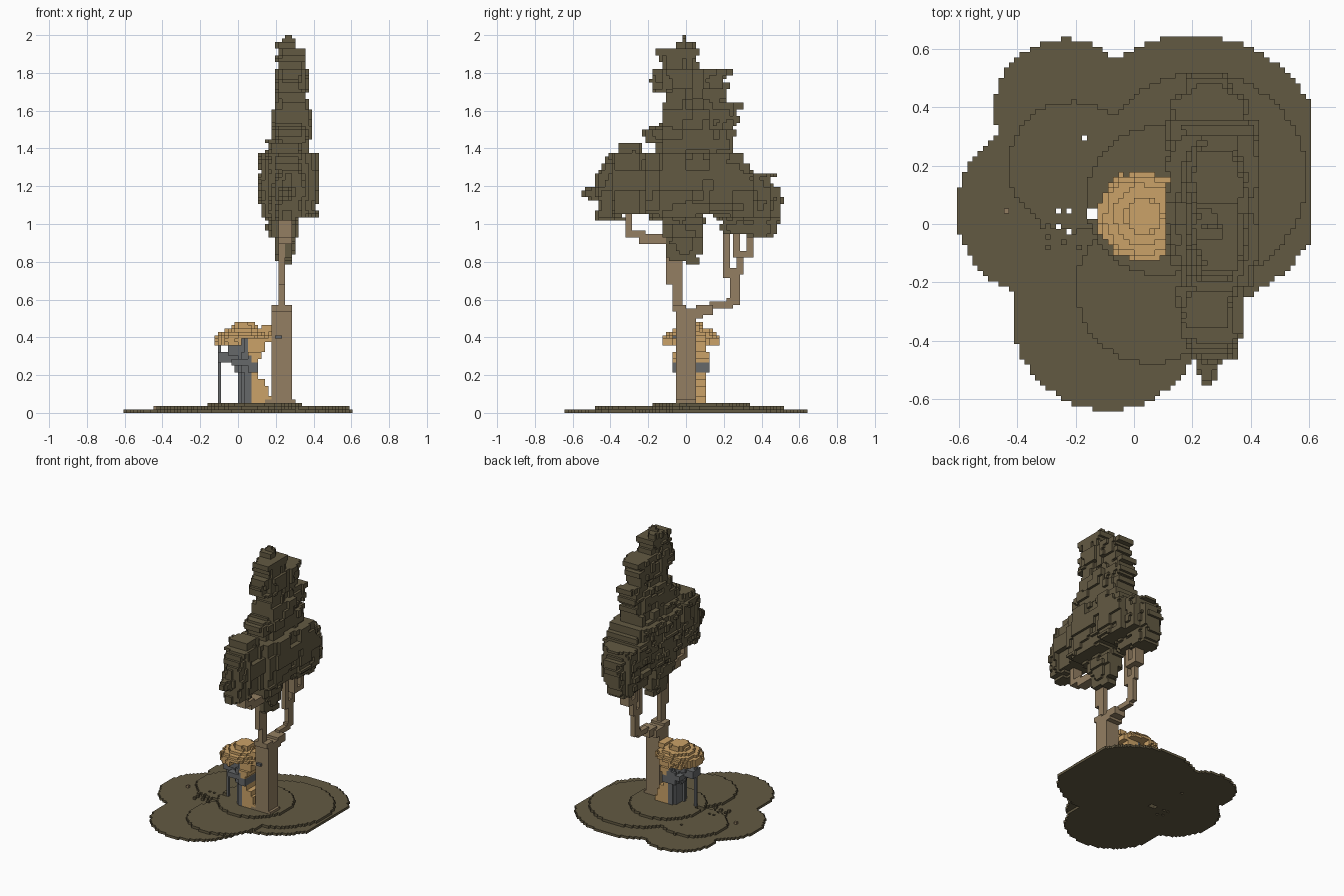
import bpy, bmesh, math, random
from mathutils import Vector

if "Cube" in bpy.data.objects:
    bpy.data.objects.remove(bpy.data.objects["Cube"], do_unlink=True)

V = 2 / 112  # block size
random.seed(7)


def material(name, rgb):
    m = bpy.data.materials.new(name)
    m.use_nodes = True
    m.diffuse_color = (*rgb, 1)
    bsdf = m.node_tree.nodes["Principled BSDF"]
    bsdf.inputs["Base Color"].default_value = (*rgb, 1)
    bsdf.inputs["Roughness"].default_value = 0.9
    return m


LEAF = material("olive_brown", (0.124, 0.101, 0.055))
BARK = material("bark_tan", (0.292, 0.212, 0.122))
STRAW = material("straw_gold", (0.60, 0.365, 0.138))
STONE = material("slate_grey", (0.132, 0.138, 0.142))

# Each block side: outward direction and its four corners
SIDES = []
for axis in range(3):
    for s in (0, 1):
        d = [0, 0, 0]
        d[axis] = 2 * s - 1
        ring = []
        for a, b in ((0, 0), (1, 0), (1, 1), (0, 1)):
            c = [0, 0, 0]
            c[axis], c[(axis + 1) % 3], c[(axis + 2) % 3] = s, a, b
            ring.append(tuple(c))
        SIDES.append((tuple(d), ring if s else ring[::-1]))


def build_blocks(name, mat, cells):
    """Make the outer skin of a set of grid cells."""
    bm = bmesh.new()
    verts = {}
    for i, j, k in sorted(cells):
        for (dx, dy, dz), ring in SIDES:
            if (i + dx, j + dy, k + dz) in cells:
                continue
            quad = []
            for a, b, c in ring:
                key = (i + a, j + b, k + c)
                if key not in verts:
                    verts[key] = bm.verts.new(Vector(key) * V)
                quad.append(verts[key])
            bm.faces.new(quad)
    bmesh.ops.dissolve_limit(bm, angle_limit=0.01, verts=bm.verts[:], edges=bm.edges[:])
    me = bpy.data.meshes.new(name)
    bm.to_mesh(me)
    bm.free()
    me.materials.append(mat)
    ob = bpy.data.objects.new(name, me)
    bpy.context.collection.objects.link(ob)


def fill(bounds, inside):
    """Cells in the bounds whose centre passes the test."""
    x0, x1, y0, y1, z0, z1 = [round(b / V) for b in bounds]
    return {(i, j, k) for i in range(x0, max(x1, x0 + 1)) for j in range(y0, max(y1, y0 + 1))
            for k in range(z0, max(z1, z0 + 1))
            if inside((i + .5) * V, (j + .5) * V, (k + .5) * V)}


def boxes(*items):
    return set().union(*(fill(b, lambda x, y, z: True) for b in items))


# Ground: stacked layers of overlapping discs (x, y, radius)
LAYERS = [
    [(.20, .18, .467), (-.09, -.31, .328), (-.31, .05, .30), (-.235, .39, .245)],
    [(.23, .16, .36), (.06, -.22, .258), (-.21, .20, .22)],
    [(.09, .08, .255)],
]
ground = set()
for n, discs in enumerate(LAYERS):
    ground |= fill((-.607, .607, -.643, .643, n * V, (n + 1) * V),
                   lambda x, y, z: any(math.hypot(x - a, y - b) < r for a, b, r in discs))
for _ in range(12):  # small tufts
    cx, cy = random.uniform(-.32, -.12), random.uniform(-.1, .1)
    ground |= boxes((cx, cx + V, cy, cy + V, V, 2 * V))
for hx, hy, hw in ((-.16, .018, .05), (-.26, -.02, .018), (-.24, -.035, .018), (-.27, .035, .018),
                   (-.24, .035, .018), (-.18, .28, .018)):
    ground -= boxes((hx, hx + hw, hy, hy + min(hw, .035), 0, 4 * V))
build_blocks("ground", LEAF, ground)
build_blocks("ground_pegs", BARK, boxes(
    (-.16, -.14, .38, .40, V, 2.1 * V), (-.45, -.43, .03, .045, V, 2 * V),
    (-.16, -.14, -.305, -.285, V, 2 * V)))

# Trunk with forked branches
build_blocks("trunk", BARK, boxes(
    (.15, .31, -.05, .05, .036, .07), (.18, .29, -.055, .055, .03, .52),
    (.18, .29, -.055, .09, .5, .55), (.18, .29, -.07, .0, .53, .58),
    (.21, .25, -.07, -.01, .56, .68), (.21, .25, -.105, -.015, .67, 1.0),
    (.22, .28, -.25, -.10, .90, .95), (.22, .28, -.32, -.22, .92, .97),
    (.22, .28, -.33, -.28, .95, 1.06),
    (.20, .29, .05, .14, .52, .575), (.21, .25, .13, .25, .55, .59), (.21, .25, .22, .29, .57, .61),
    (.21, .25, .24, .29, .59, .75), (.21, .25, .19, .27, .72, .77),
    (.21, .25, .19, .225, .74, 1.0), (.21, .25, .26, .31, .73, .86),
    (.22, .28, .25, .29, .82, 1.0), (.22, .28, .28, .36, .82, .86),
    (.22, .28, .32, .36, .83, .96)))
build_blocks("trunk_knot", STONE, boxes((.195, .23, -.07, -.053, .39, .41)))

# Canopy: side spans (lower z, spans in y) from the top down
ROWS = [
    (1.965, [(-.03, .02)]), (1.93, [(-.06, .04)]), (1.87, [(-.15, .06)]),
    (1.83, [(-.14, .06)]), (1.76, [(-.17, .23)]), (1.70, [(-.19, .22)]),
    (1.64, [(-.12, .22)]), (1.52, [(-.14, .28)]), (1.42, [(-.21, .26)]),
    (1.38, [(-.36, -.23), (-.17, .25)]), (1.33, [(-.42, .30)]),
    (1.26, [(-.46, .35)]), (1.20, [(-.48, .46)]), (1.12, [(-.54, .50)]),
    (1.06, [(-.48, .50)]), (1.02, [(-.48, -.33), (-.19, .10), (.15, .50)]),
    (.95, [(-.12, .10), (.19, .50)]), (.925, [(-.12, .10), (.32, .48)]),
    (.84, [(-.12, .09)]), (.80, [(-.11, .06)]), (.77, [(-.02, .05)]),
]
# Width in x by height and by depth
BY_Z = [(1.92, .19, .325), (1.6, .19, .375), (1.45, .17, .39), (1.38, .15, .385),
        (1.1, .11, .44), (1.03, .12, .43), (.92, .15, .33), (.7, .19, .31)]
BY_Y = [(.44, .16, .35), (.36, .12, .39), (-.14, .11, .44), (-.22, .16, .42),
        (-.40, .15, .38), (-.46, .18, .36), (-1, .20, .31)]


def lookup(table, value):
    return next(row[1:] for row in table if value >= row[0])


jitter = {}


def noise(*key):
    """Seeded value in 0..1 for a coarse patch."""
    return jitter.setdefault(key, random.random())


def in_canopy(x, y, z):
    j, k = int((y + 2) / V), int(z / V)
    for y0, y1 in lookup(ROWS, z)[0]:
        ragged = (noise(k // 2, y > (y0 + y1) / 2) - .5) * 2.4 * V
        edge = min(y - y0, y1 - y) + ragged
        if edge < 0:
            continue
        ax, bx = lookup(BY_Z, z)
        cx, dx = lookup(BY_Y, y)
        lo, hi = max(ax, cx), min(bx, dx)
        pinch = max(0, 1 - edge / .1) * .022
        rough = 1 if z > 1.0 else .3  # the hanging underside is smoother
        # Ragged left side, broader flat patches on the right side
        lo += pinch + rough * (.03 * noise(j // 4, k // 3, 0) ** 2 + .02 * noise(j // 2, k // 2, 1) ** 2)
        hi -= pinch + rough * (.04 * noise(j // 7, k // 6, 2) ** 2 + .015 * noise(j // 3, k // 3, 3) ** 2)
        if lo < x < hi:
            return True
    return False


build_blocks("canopy", LEAF, fill((.1, .45, -.57, .54, .78, 2.0), in_canopy))

# Hut: thatched cap over a waisted round wall
CX, CY = .035, .027
ROOF = [(.445, .065), (.43, .105), (.41, .135), (.39, .152), (.37, .160), (.34, .155)]


def in_roof(x, y, z):
    r = math.hypot(x - CX, y - CY)
    if z > .46:
        return r < .06
    outer = lookup(ROOF, z)[0] + (noise(int((x + 1) / V) // 2, int((y + 1) / V) // 2, 9) - .5) * .014
    return r < outer and (z > .4 or r > .10) and not (z < .39 and x > .02)


build_blocks("thatched_roof", STRAW, fill((-.14, .19, -.15, .20, .35, .48), in_roof))
build_blocks("roof_peak_spur", STRAW, boxes((.12, .18, -.03, .08, .43, .465)))

# Right edge of the wall by height
EDGE = [(.37, .17), (.33, .15), (.29, .13), (.22, .105), (.18, .115), (.14, .14), (.09, .155), (0, .175)]


def in_wall(x, y, z):
    half = .10 if .22 < z < .32 else .085
    return x < lookup(EDGE, z)[0] and math.hypot(min(0, x - .09), y - .027) < half


def is_stone(x, z):
    """Stone faces the porch; a band wraps further round at mid height."""
    return x < (.10 if .22 < z < .27 else .075 if z < .30 else .05)


wall = fill((-.02, .18, -.1, .14, .05, .40), in_wall)
stone = {c for c in wall if is_stone((c[0] + .5) * V, (c[2] + .5) * V)}
doorway = boxes((-.02, .025, .01, .045, .05, .2))
build_blocks("hut_stone_wall", STONE, stone - doorway)
build_blocks("hut_straw_wall", STRAW, wall - stone)

# Porch beams and post
build_blocks("porch", STONE, boxes(
    (-.105, -.085, .018, .036, .05, .36), (-.115, 0, -.02, .07, .27, .32),
    (-.05, .02, -.04, .09, .31, .36), (-.04, .05, -.07, .125, .25, .29),
    (.0, .09, .105, .13, .22, .31)))
